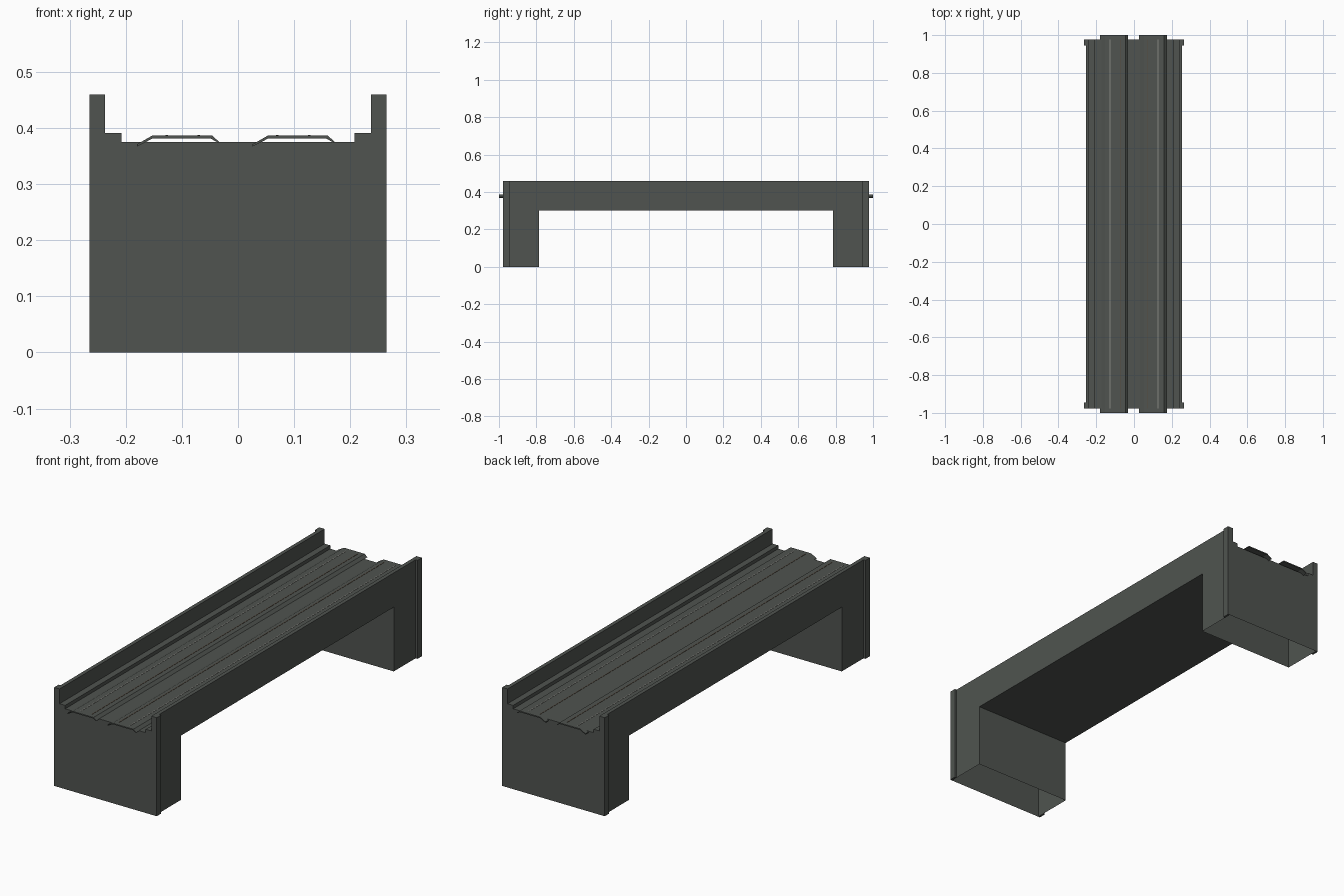
import bpy, bmesh
from mathutils import Vector

if "Cube" in bpy.data.objects:
    bpy.data.objects.remove(bpy.data.objects["Cube"])


def material(name, rgb):
    m = bpy.data.materials.new(name)
    m.diffuse_color = (*rgb, 1)
    m.use_nodes = True
    m.node_tree.nodes["Principled BSDF"].inputs["Base Color"].default_value = m.diffuse_color
    return m


CONCRETE = material("dark grey green concrete", (0.080, 0.088, 0.080))
STEEL = material("worn rail steel", (0.25, 0.25, 0.23))
RUST = material("rail rust brown", (0.095, 0.070, 0.050))


def extrude(name, pts, vec, mat, drop=None):
    """Extrude a closed 3D outline along vec; drop(face) removes open faces."""
    bm = bmesh.new()
    face = bm.faces.new([bm.verts.new(p) for p in pts])
    geo = bmesh.ops.extrude_face_region(bm, geom=[face], use_keep_orig=True)["geom"]
    bmesh.ops.translate(bm, vec=Vector(vec),
                        verts=[g for g in geo if isinstance(g, bmesh.types.BMVert)])
    bmesh.ops.recalc_face_normals(bm, faces=bm.faces[:])
    if drop:
        bm.faces.ensure_lookup_table()
        bmesh.ops.delete(bm, geom=[f for f in bm.faces if drop(f)], context='FACES_ONLY')
    me = bpy.data.meshes.new(name)
    bm.to_mesh(me)
    bm.free()
    me.materials.append(mat)
    ob = bpy.data.objects.new(name, me)
    bpy.context.collection.objects.link(ob)
    return ob


def box(name, x0, x1, y0, y1, z0, z1, mat):
    pts = [(x0, y0, z0), (x1, y0, z0), (x1, y0, z1), (x0, y0, z1)]
    return extrude(name, pts, (0, y1 - y0, 0), mat)


L, LEG = 0.978, 0.785          # half length, inner face of the abutments
W, PW = 0.255, 0.265           # half width of deck and of end pilasters
DECK, SOFFIT, TOP = 0.375, 0.30, 0.46

# Deck with abutments: portal outline, hollow legs open underneath
portal = [(-L, 0), (-L, DECK), (L, DECK), (L, 0),
          (LEG, 0), (LEG, SOFFIT), (-LEG, SOFFIT), (-LEG, 0)]
extrude("bridge_deck", [(-W, y, z) for y, z in portal], (2 * W, 0, 0), CONCRETE,
        lambda f: f.calc_center_median().z < 0.001)

for side, s in (("left", -1), ("right", 1)):
    # Kerb and parapet as one stepped section
    section = [(0.208, DECK), (W, DECK), (W, TOP), (0.237, TOP), (0.237, 0.391), (0.208, 0.391)]
    extrude(f"parapet_{side}", [(s * x, -L, z) for x, z in section], (0, 2 * L, 0), CONCRETE)
    # End pilasters
    for end, e in (("front", -1), ("back", 1)):
        xa, xb = sorted((s * W, s * PW))
        ya, yb = sorted((e * 0.945, e * L))
        box(f"pilaster_{end}_{side}", xa, xb, ya, yb, 0, TOP, CONCRETE)

# Two track beds: thin folded sheets running past the ends
bed = [(-0.180, 0.367), (-0.153, 0.381), (-0.048, 0.381), (-0.036, 0.374),
       (-0.032, 0.374), (-0.046, 0.3865), (-0.153, 0.3865), (-0.180, 0.371)]
for side, dx in (("left", 0.0), ("right", 0.206)):
    extrude(f"track_bed_{side}", [(x + dx, -1, z) for x, z in bed], (0, 2, 0), CONCRETE)

# Low rails set in the beds
for side, s in (("left", -1), ("right", 1)):
    for name, x, w, mat in (("outer_rail", 0.127, 0.002, STEEL), ("inner_rail", 0.070, 0.002, RUST)):
        box(f"{name}_{side}", s * x - w, s * x + w, -0.978, 0.978, 0.386, 0.3875, mat)
